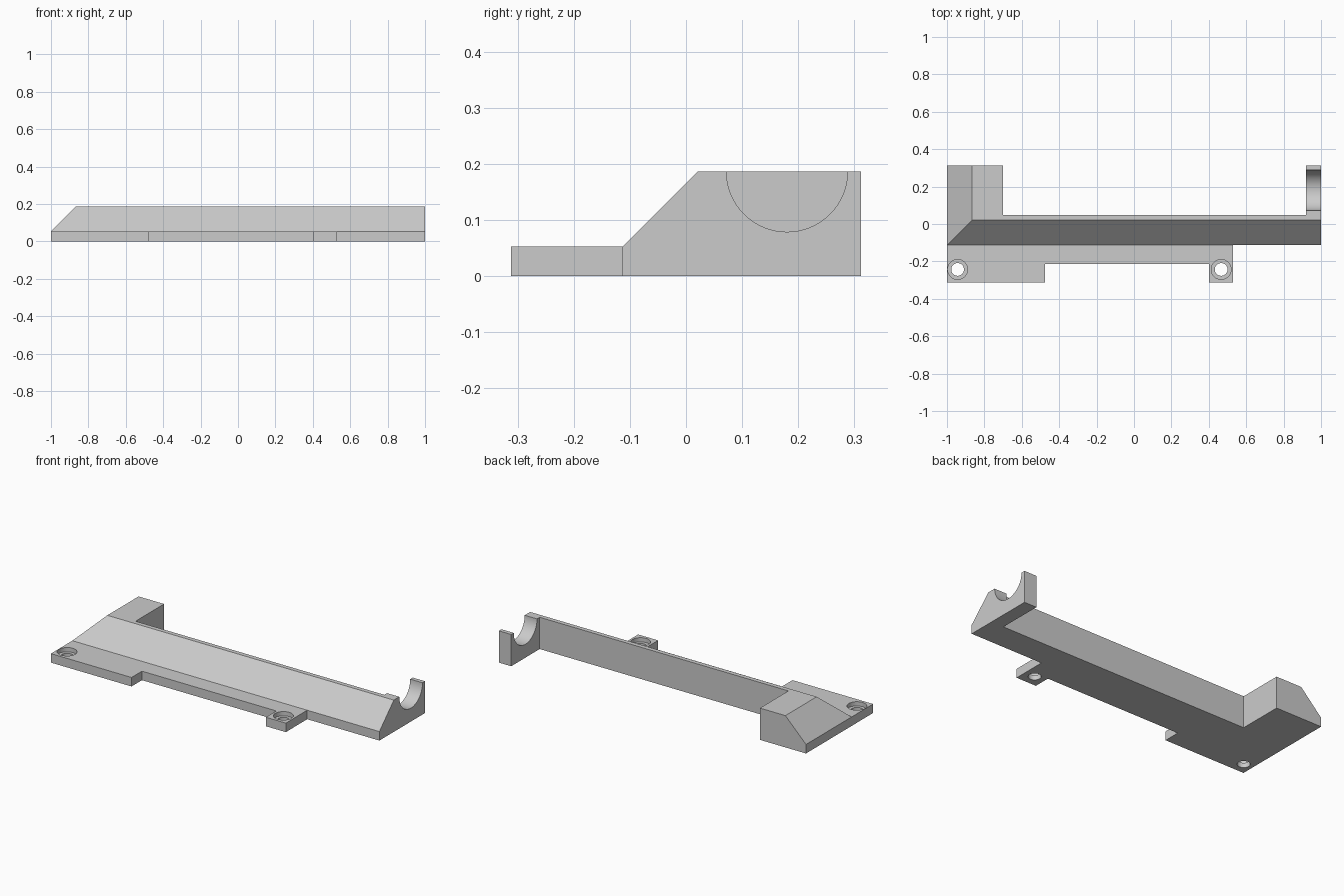
import bpy
import bmesh
from mathutils import Vector

cube = bpy.data.objects.get("Cube")
if cube:
    bpy.data.objects.remove(cube)

grey = bpy.data.materials.new("plain grey")
grey.use_nodes = True
colour = (0.6, 0.6, 0.6, 1)
grey.diffuse_color = colour
grey.node_tree.nodes["Principled BSDF"].inputs["Base Color"].default_value = colour

LEFT, FRONT, BACK = -1.0, -0.312, 0.312
TOP, LIP = 0.187, 0.053      # full height and flange height
FOOT = -0.113                # line where the front slope meets the flange
RUN = TOP - LIP              # both slopes rise at 45 degrees


def prism(name, profile, axis, low, high):
    """Extrude a 2D profile along the x, y or z axis."""
    place = {"x": lambda a, b: (low, a, b),
             "y": lambda a, b: (a, low, b),
             "z": lambda a, b: (a, b, low)}[axis]
    bm = bmesh.new()
    face = bm.faces.new([bm.verts.new(place(a, b)) for a, b in profile])
    moved = bmesh.ops.extrude_face_region(bm, geom=[face])["geom"]
    offset = Vector([high - low if axis == k else 0 for k in "xyz"])
    bmesh.ops.translate(bm, vec=offset,
                        verts=[v for v in moved if isinstance(v, bmesh.types.BMVert)])
    bmesh.ops.recalc_face_normals(bm, faces=bm.faces)
    mesh = bpy.data.meshes.new(name)
    bm.to_mesh(mesh)
    bm.free()
    mesh.materials.append(grey)
    obj = bpy.data.objects.new(name, mesh)
    bpy.context.collection.objects.link(obj)
    return obj


def cylinder(name, centre, radius, depth, rotation=(0, 0, 0)):
    bpy.ops.mesh.primitive_cylinder_add(vertices=64, radius=radius, depth=depth,
                                        location=centre, rotation=rotation)
    obj = bpy.context.object
    obj.name = name
    obj.data.materials.append(grey)
    return obj


def cut(target, cutter):
    """Subtract the cutter, then discard it."""
    cutter.hide_render = True
    mod = target.modifiers.new("cut", "BOOLEAN")
    mod.operation = "DIFFERENCE"
    mod.solver = "EXACT"
    mod.object = cutter
    bpy.context.view_layer.objects.active = target
    bpy.ops.object.modifier_apply(modifier=mod.name)
    bpy.data.objects.remove(cutter)


# Bracket: one footprint with rear arms and front mounting tabs
footprint = [(LEFT, FRONT), (-0.475, FRONT), (-0.475, -0.215), (0.4, -0.215),
             (0.4, FRONT), (0.53, FRONT), (0.53, FOOT), (1, FOOT), (1, BACK),
             (0.92, BACK), (0.92, 0.047), (-0.7, 0.047), (-0.7, BACK), (LEFT, BACK)]
bracket = prism("bracket", footprint, "z", 0, TOP)

# Front slope down to the thin flange
cut(bracket, prism("front_slope_cutter",
                   [(-0.5, LIP), (FOOT, LIP), (FOOT + 2 * RUN, LIP + 2 * RUN),
                    (-0.5, LIP + 2 * RUN)], "x", -1.2, 1.2))

# Sloped end face
cut(bracket, prism("end_slope_cutter",
                   [(LEFT - RUN, LIP - RUN), (LEFT + 2 * RUN, LIP + 2 * RUN),
                    (LEFT - RUN, LIP + 2 * RUN)], "y", FOOT - 0.1, 0.5))

# Half-round cradle in the narrow arm
cut(bracket, cylinder("cradle_cutter", (0.96, 0.18, TOP), 0.108, 0.2, (0, 1.570796, 0)))

# Counterbored screw holes
for x in (-0.943, 0.466):
    cut(bracket, cylinder("hole_cutter", (x, -0.243, 0), 0.034, 0.3))
    cut(bracket, cylinder("counterbore_cutter", (x, -0.243, LIP), 0.053, 0.05))

bpy.ops.object.select_all(action="DESELECT")
bracket.select_set(True)
bpy.context.view_layer.objects.active = bracket
bpy.ops.object.shade_smooth_by_angle(angle=0.5)
